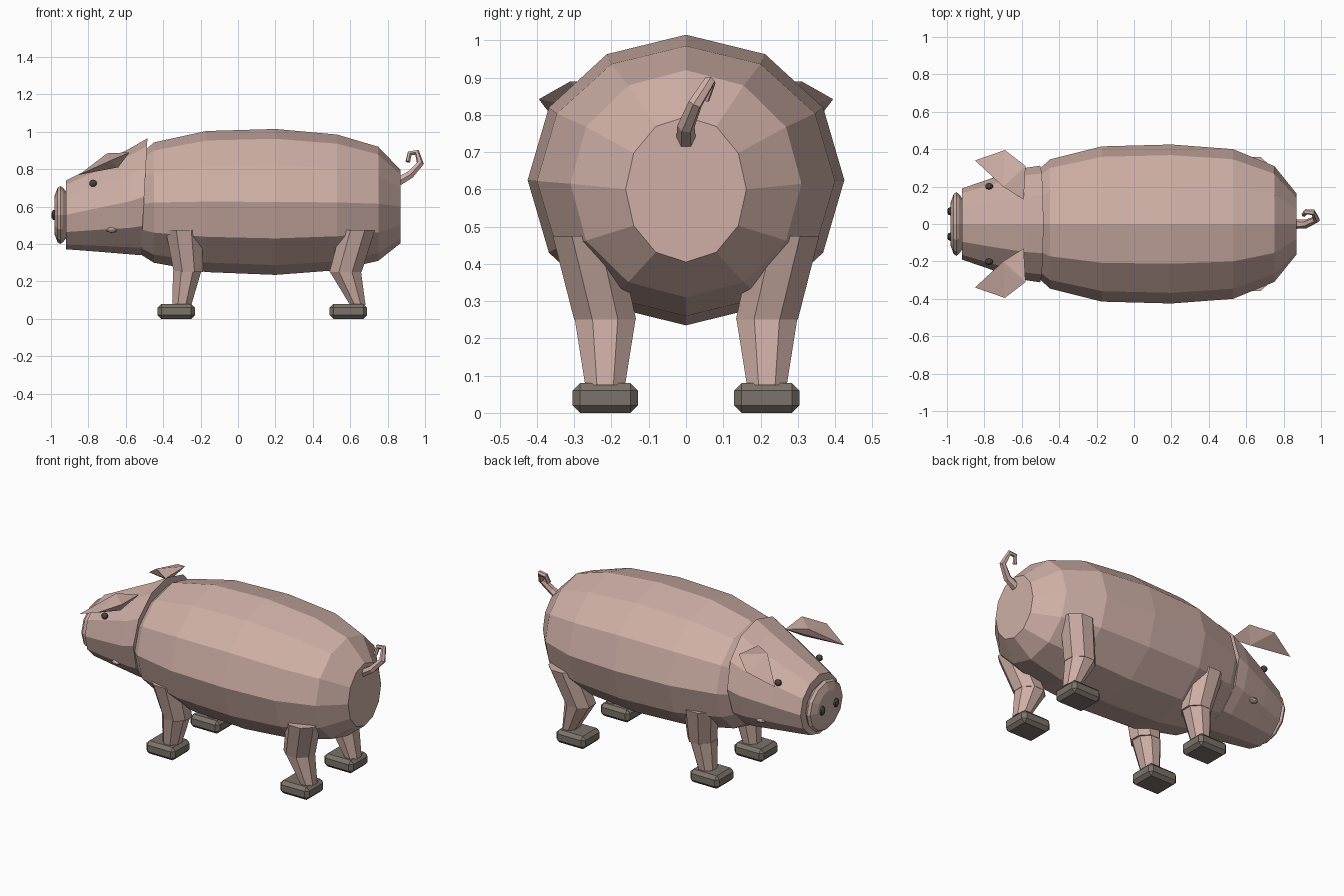
import bpy, bmesh, math
from mathutils import Vector

if "Cube" in bpy.data.objects:
    bpy.data.objects.remove(bpy.data.objects["Cube"])


def material(name, rgb):
    m = bpy.data.materials.new(name)
    m.diffuse_color = (*rgb, 1)
    m.use_nodes = True
    m.node_tree.nodes["Principled BSDF"].inputs["Base Color"].default_value = m.diffuse_color
    return m


PINK = material("pink_skin", (0.62, 0.43, 0.38))
HOOF = material("hoof_grey", (0.20, 0.17, 0.145))
DARK = material("dark_detail", (0.07, 0.06, 0.055))


def finish(name, bm, mat):
    bmesh.ops.recalc_face_normals(bm, faces=bm.faces)
    me = bpy.data.meshes.new(name)
    bm.to_mesh(me)
    bm.free()
    me.materials.append(mat)
    ob = bpy.data.objects.new(name, me)
    bpy.context.collection.objects.link(ob)
    return ob


def loft(name, rings, sides, mat, axis='X', phase=0.0):
    """Skin elliptical rings (centre, radius a, radius b) along an axis."""
    bm = bmesh.new()
    loops = []
    for c, a, b in rings:
        loop = []
        for i in range(sides):
            t = 2 * math.pi * i / sides + phase
            u, v = a * math.sin(t), b * math.cos(t)
            off = Vector((0, u, v)) if axis == 'X' else Vector((u, v, 0))
            loop.append(bm.verts.new(Vector(c) + off))
        loops.append(loop)
    for p, q in zip(loops, loops[1:]):
        for i in range(sides):
            j = (i + 1) % sides
            bm.faces.new((p[i], p[j], q[j], q[i]))
    bm.faces.new(loops[0])
    bm.faces.new(loops[-1])
    return finish(name, bm, mat)


def ball(name, loc, scale, mat):
    bm = bmesh.new()
    bmesh.ops.create_uvsphere(bm, u_segments=10, v_segments=6, radius=1)
    for v in bm.verts:
        v.co = Vector(v.co[k] * scale[k] + loc[k] for k in range(3))
    return finish(name, bm, mat)


# barrel body: x, half width, bottom z, top z
body = [(-0.53, 0.27, 0.35, 0.87), (-0.45, 0.345, 0.30, 0.943), (-0.17, 0.415, 0.25, 1.004),
        (0.20, 0.425, 0.235, 1.015), (0.53, 0.40, 0.26, 0.985),
        (0.75, 0.31, 0.31, 0.92), (0.87, 0.162, 0.405, 0.795)]
loft("body", [((x, 0, (b + t) / 2), w, (t - b) / 2) for x, w, b, t in body], 12, PINK)

# tapered head
head = [(-0.92, 0.19, 0.372, 0.74), (-0.76, 0.245, 0.36, 0.82),
        (-0.58, 0.30, 0.345, 0.91), (-0.49, 0.312, 0.34, 0.965)]
head_ob = loft("head", [((x, 0, (b + t) / 2), w, (t - b) / 2) for x, w, b, t in head], 12, PINK)
for v in head_ob.data.vertices:
    if v.co.x > -0.5:
        v.co.x += 0.055 * (v.co.z - 0.86)

# snout disc
loft("snout", [((x, 0, 0.555), r * 1.1, r) for x, r in
               [(-0.915, 0.12), (-0.935, 0.145), (-0.95, 0.155), (-0.965, 0.145), (-0.982, 0.10)]],
     12, PINK)

for s, side in ((-1, "right"), (1, "left")):
    # face details
    ball(side + "_nostril", (-0.983, s * 0.068, 0.555), (0.016, 0.022, 0.028), DARK)
    ball(side + "_eye", (-0.775, s * 0.202, 0.725), (0.021, 0.018, 0.019), DARK)
    ball(side + "_mouth_corner", (-0.675, s * 0.225, 0.475), (0.03, 0.025, 0.015), PINK)

    # pointed folded ear
    bm = bmesh.new()
    pts = [(-0.85, 0.34, 0.77), (-0.69, 0.395, 0.842), (-0.58, 0.31, 0.89), (-0.59, 0.13, 0.88),
           (-0.70, 0.20, 0.885), (-0.64, 0.24, 0.81)]
    vs = [bm.verts.new((x, s * y, z)) for x, y, z in pts]
    bmesh.ops.convex_hull(bm, input=vs)
    finish(side + "_ear", bm, PINK)

    # legs: upper section, lower section, bevelled hoof
    y = s * 0.217
    legs = {
        "front": ([((-0.29, s * 0.27, 0.475), 0.105, 0.095), ((-0.265, y, 0.25), 0.085, 0.09)],
                  [((-0.272, y, 0.255), 0.082, 0.088), ((-0.30, y, 0.075), 0.055, 0.058)], -0.33),
        "rear": ([((0.64, s * 0.27, 0.475), 0.10, 0.095), ((0.575, y, 0.25), 0.093, 0.09)],
                 [((0.575, y, 0.25), 0.09, 0.088), ((0.64, y, 0.075), 0.045, 0.058)], 0.59),
    }
    for end, (upper, lower, hx) in legs.items():
        tag = f"{end}_{side}_"
        loft(tag + "upper_leg", upper, 8, PINK, 'Z', math.pi / 8)
        loft(tag + "lower_leg", lower, 8, PINK, 'Z', math.pi / 8)
        bm = bmesh.new()
        bmesh.ops.create_cube(bm, size=1)
        for v in bm.verts:
            v.co = Vector((v.co.x * 0.20 + hx, v.co.y * 0.175 + y, v.co.z * 0.08 + 0.04))
        bmesh.ops.bevel(bm, geom=bm.edges[:], offset=0.02, segments=1, affect='EDGES')
        finish(tag + "hoof", bm, HOOF)

# curled tail
cu = bpy.data.curves.new("tail", 'CURVE')
cu.dimensions = '3D'
cu.bevel_depth = 0.026
cu.bevel_resolution = 1
cu.use_fill_caps = True
path = [(0.86, 0, 0.735, 1), (0.92, 0, 0.77, 0.9), (0.975, 0.025, 0.83, 0.75),
        (0.957, 0.063, 0.89, 0.6), (0.918, 0.065, 0.885, 0.55), (0.908, 0.05, 0.84, 0.5)]
sp = cu.splines.new('POLY')
sp.points.add(len(path) - 1)
for p, (x, yy, z, r) in zip(sp.points, path):
    p.co = (x, yy, z, 1)
    p.radius = r
sp.use_smooth = False
cu.materials.append(PINK)
bpy.context.collection.objects.link(bpy.data.objects.new("tail", cu))
